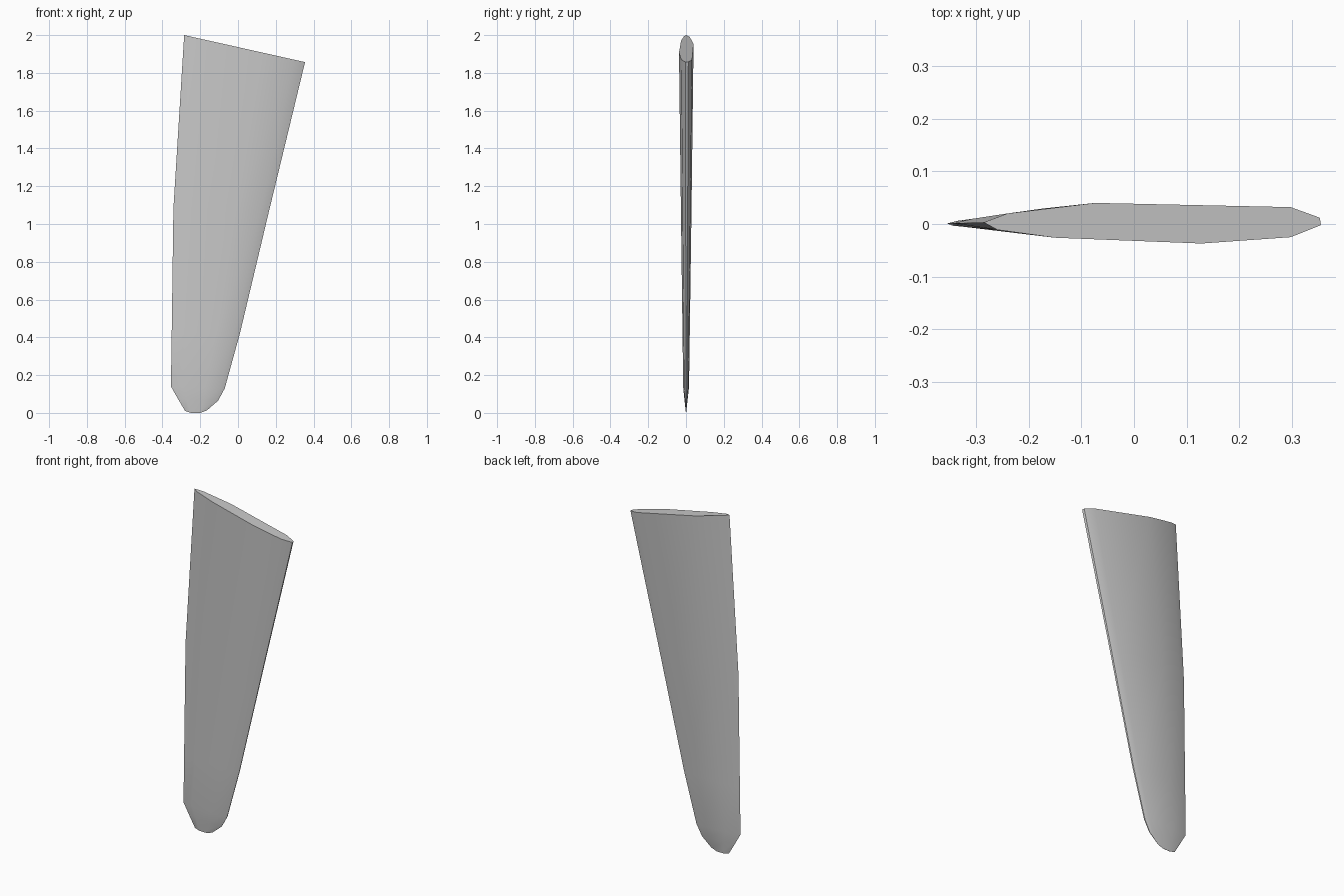
import bpy
import bmesh
import math

cube = bpy.data.objects.get("Cube")
if cube:
    bpy.data.objects.remove(cube, do_unlink=True)

# Plain light grey paint
grey = bpy.data.materials.new("light_grey")
grey.use_nodes = True
colour = (0.58, 0.58, 0.58, 1)
grey.diffuse_color = colour
grey.node_tree.nodes["Principled BSDF"].inputs["Base Color"].default_value = colour

# Aerofoil section: fraction of chord from trailing edge, half thickness
PROFILE = [(0, 0.003), (0.07, 0.02), (0.33, 0.04), (0.91, 0.032), (0.996, 0.012),
           (1, -0.002), (0.91, -0.025), (0.645, -0.037), (0.21, -0.026), (0.04, -0.011)]

# Stations from root to tip: trailing edge x, z; leading edge x, z;
# thickness; extra thinning near the trailing edge
STATIONS = [(-0.285, 2.0, 0.355, 1.857, 1.0, 1.0),
            (-0.342, 1.08, 0.167, 1.08, 0.73, 0.68),
            (-0.351, 0.42, 0.01, 0.42, 0.5, 0.7),
            (-0.355, 0.14, -0.07, 0.13, 0.4, 0.75),
            (-0.318, 0.075, -0.105, 0.065, 0.22, 0.8),
            (-0.28, 0.01, -0.165, 0.013, 0.05, 1.0),
            (-0.25, 0.0, -0.2, 0.0, 0.02, 1.0)]


def loft_blade(name, profile, stations):
    bm = bmesh.new()
    rings = []
    for tx, tz, lx, lz, thick, thin in stations:
        rings.append([bm.verts.new((tx + (lx - tx) * f,
                                    y * thick * (thin if f < 0.25 else 1),
                                    tz + (lz - tz) * f))
                      for f, y in profile])
    count = len(profile)
    for upper, lower in zip(rings, rings[1:]):
        for i in range(count):
            j = (i + 1) % count
            bm.faces.new((upper[i], upper[j], lower[j], lower[i]))
    # Root and tip caps
    bm.faces.new(rings[0])
    bm.faces.new(rings[-1][::-1])
    bmesh.ops.recalc_face_normals(bm, faces=bm.faces)
    mesh = bpy.data.meshes.new(name)
    bm.to_mesh(mesh)
    bm.free()
    obj = bpy.data.objects.new(name, mesh)
    bpy.context.collection.objects.link(obj)
    mesh.materials.append(grey)
    return obj


# Tapered blade, smooth along its skin with crisp edges and root cap
blade = loft_blade("tapered_blade", PROFILE, STATIONS)
bpy.ops.object.select_all(action="DESELECT")
blade.select_set(True)
bpy.context.view_layer.objects.active = blade
bpy.ops.object.shade_smooth_by_angle(angle=math.radians(35))
